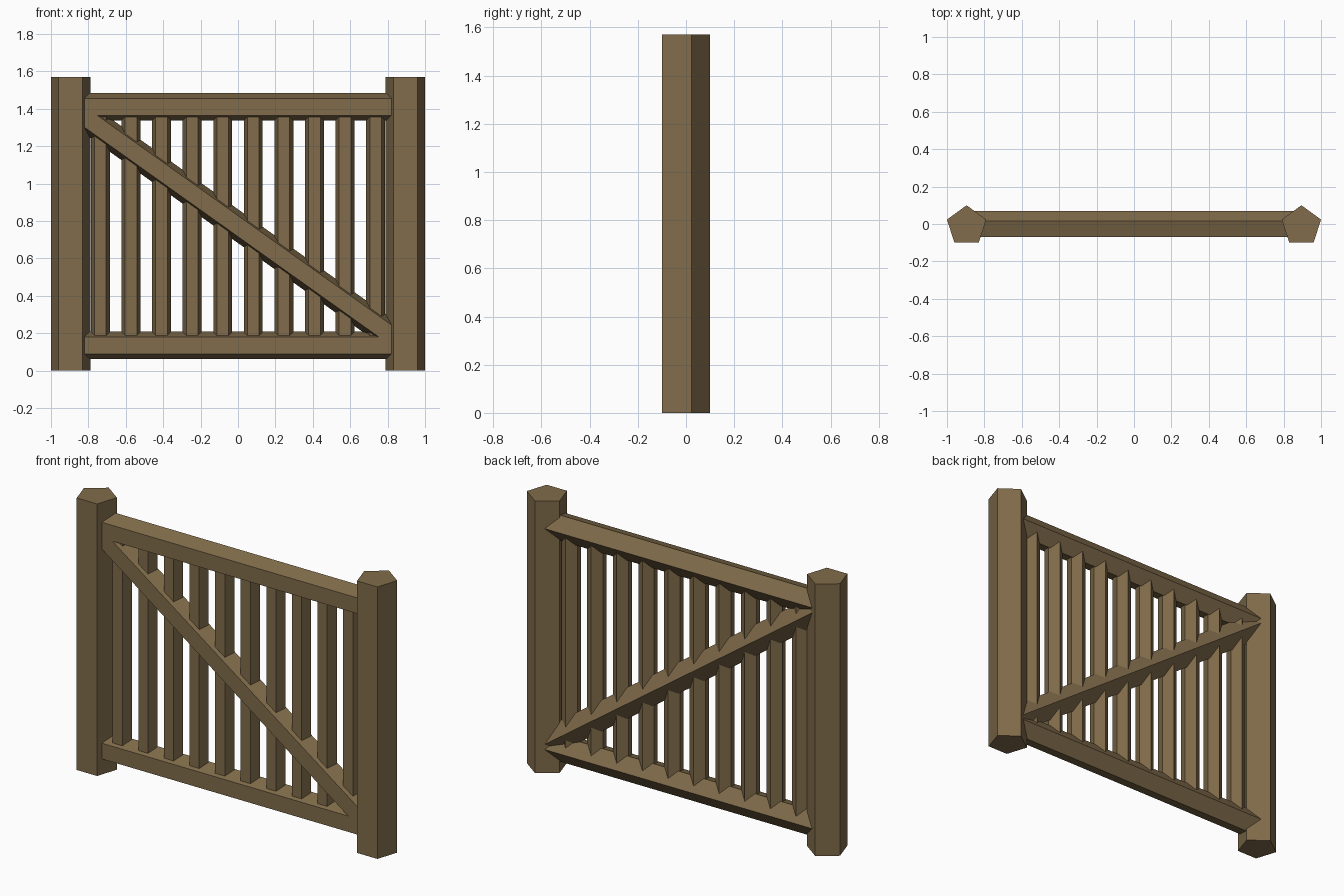
import bpy, bmesh, math
from mathutils import Vector

if "Cube" in bpy.data.objects:
    bpy.data.objects.remove(bpy.data.objects["Cube"])

wood = bpy.data.materials.new("brown_wood")
wood.diffuse_color = (0.22, 0.15, 0.07, 1)
wood.use_nodes = True
wood.node_tree.nodes["Principled BSDF"].inputs["Base Color"].default_value = wood.diffuse_color


def beam(name, start, end, radius):
    """Five-sided beam between two points: flat side to -y, ridge to +y."""
    a, b = Vector(start), Vector(end)
    back = Vector((0, 1, 0))
    side = (b - a).normalized().cross(back)
    bm = bmesh.new()
    rings = []
    for p in (a, b):
        ring = []
        for i in range(5):
            t = math.tau * i / 5
            ring.append(bm.verts.new(p + radius * (math.cos(t) * back + math.sin(t) * side)))
        rings.append(ring)
    for i in range(5):
        j = (i + 1) % 5
        bm.faces.new((rings[0][i], rings[0][j], rings[1][j], rings[1][i]))
    bm.faces.new(rings[0])
    bm.faces.new(rings[1])
    bmesh.ops.recalc_face_normals(bm, faces=bm.faces)
    mesh = bpy.data.meshes.new(name)
    bm.to_mesh(mesh)
    bm.free()
    mesh.materials.append(wood)
    obj = bpy.data.objects.new(name, mesh)
    bpy.context.collection.objects.link(obj)
    return obj


POST_X, LOW, HIGH = 0.895, 0.135, 1.41
RAIL_Y, RAIL_R = -0.0075, 0.0775

# Gate posts
for name, sx in (("left_post", -1), ("right_post", 1)):
    beam(name, (sx * POST_X, -0.0105, 0), (sx * POST_X, -0.0105, 1.57), 0.1105)

# Horizontal rails, ending inside the posts
for name, z in (("bottom_rail", LOW), ("top_rail", HIGH)):
    beam(name, (-POST_X, RAIL_Y, z), (POST_X, RAIL_Y, z), RAIL_R)

# Diagonal brace
beam("diagonal_brace", (-POST_X, RAIL_Y, HIGH), (POST_X, RAIL_Y, LOW), RAIL_R)

# Upright bars
for i in range(10):
    x = (i - 4.5) * 0.1635
    beam(f"upright_bar_{i + 1}", (x, -0.005, LOW), (x, -0.005, HIGH), 0.053)
